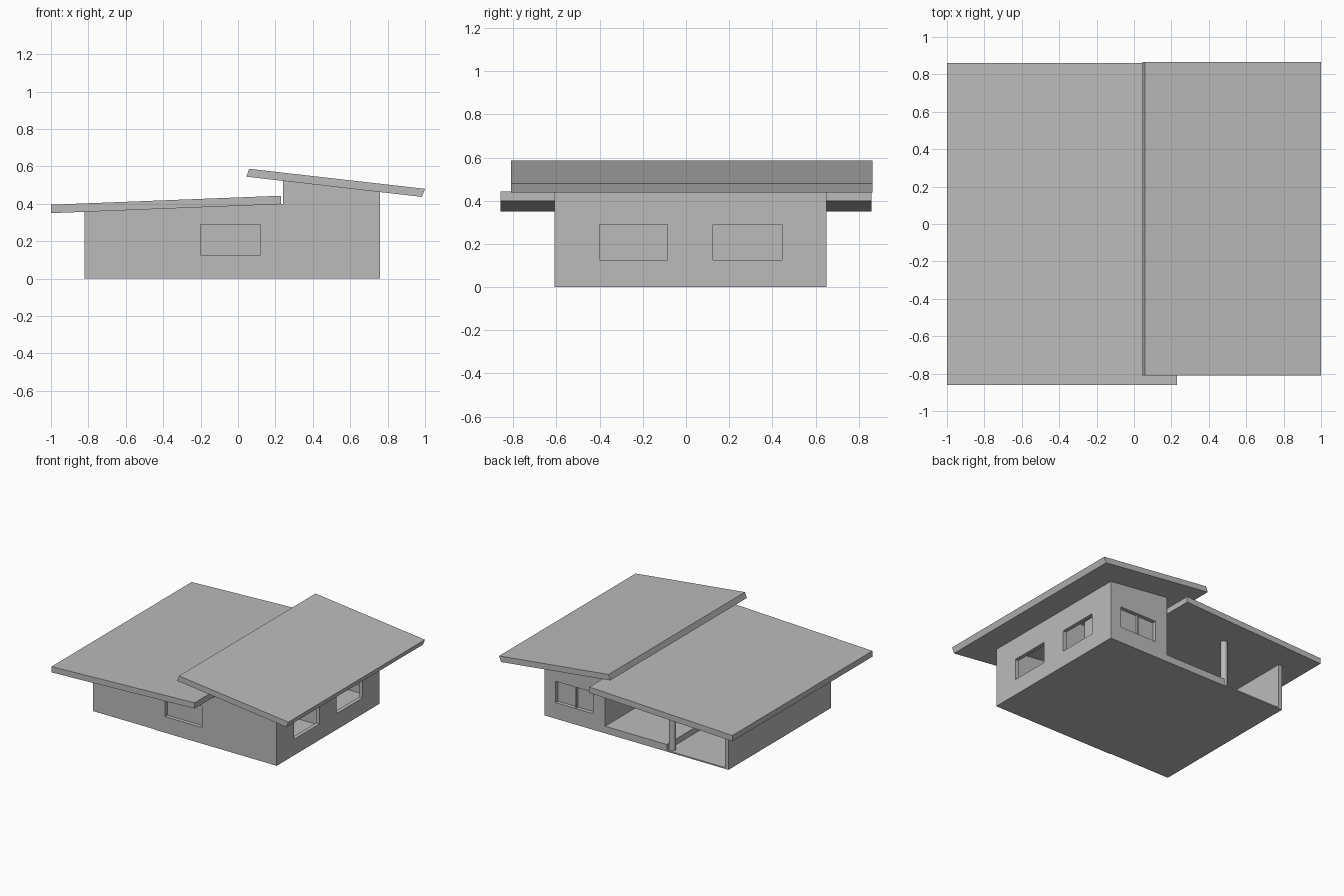
import bpy
import bmesh
from mathutils import Vector

cube = bpy.data.objects.get("Cube")
if cube:
    bpy.data.objects.remove(cube, do_unlink=True)

grey = bpy.data.materials.new("plain_grey")
grey.use_nodes = True
GREY = (0.5, 0.5, 0.5, 1)
grey.diffuse_color = GREY
grey.node_tree.nodes["Principled BSDF"].inputs["Base Color"].default_value = GREY


def finish(name, bm):
    bmesh.ops.recalc_face_normals(bm, faces=bm.faces)
    mesh = bpy.data.meshes.new(name)
    bm.to_mesh(mesh)
    bm.free()
    mesh.materials.append(grey)
    obj = bpy.data.objects.new(name, mesh)
    bpy.context.collection.objects.link(obj)
    return obj


def prism(name, profile, y0, y1):
    """Extrude an (x, z) outline from y0 to y1."""
    bm = bmesh.new()
    face = bm.faces.new([bm.verts.new((x, y0, z)) for x, z in profile])
    ext = bmesh.ops.extrude_face_region(bm, geom=[face])["geom"]
    moved = [v for v in ext if isinstance(v, bmesh.types.BMVert)]
    bmesh.ops.translate(bm, verts=moved, vec=Vector((0, y1 - y0, 0)))
    return finish(name, bm)


def box(name, x0, x1, y0, y1, z0, z1):
    return prism(name, [(x0, z0), (x1, z0), (x1, z1), (x0, z1)], y0, y1)


def cut(wall, *bounds):
    """Cut a box-shaped opening through a wall."""
    cutter = box("opening_cutter", *bounds)
    cutter.hide_render = True
    mod = wall.modifiers.new("opening", "BOOLEAN")
    mod.operation = "DIFFERENCE"
    mod.solver = "EXACT"
    mod.object = cutter
    bpy.context.view_layer.objects.active = wall
    bpy.ops.object.modifier_apply(modifier=mod.name)
    bpy.data.objects.remove(cutter, do_unlink=True)


T = 0.03                                  # wall thickness
LEFT, RIGHT, FRONT, BACK = -0.82, 0.76, -0.61, 0.65
STEP, BAY = 0.24, -0.29                   # tall wing edge, carport edge
SILL, HEAD, FLOOR = 0.125, 0.29, 0.055


def low_soffit(x):
    return 0.352 + (x + 1) * 0.038


def high_soffit(x):
    return 0.545 - (x - 0.045) * 0.115


# Roofs
prism("low_roof", [(-1, 0.35), (0.23, 0.398), (0.23, 0.443), (-1, 0.395)], -0.86, 0.86)
prism("high_roof", [(0.045, 0.545), (0.983, 0.437), (1, 0.48), (0.06, 0.587)], -0.81, 0.865)

# Floors: a carport slab and a raised house floor with terrace
box("carport_floor", LEFT, BAY, FRONT + 0.005, BACK, 0, 0.01)
box("house_floor", BAY, RIGHT, FRONT, BACK, 0, FLOOR)

# Front wall, in two bays
prism("carport_front_wall", [(LEFT, 0), (BAY, 0), (BAY, low_soffit(BAY)), (LEFT, low_soffit(LEFT))],
      FRONT + 0.005, FRONT + T)
front = prism("front_wall", [(BAY, 0), (RIGHT, 0), (RIGHT, high_soffit(RIGHT)), (STEP, high_soffit(STEP)),
                             (STEP, low_soffit(STEP)), (BAY, low_soffit(BAY))], FRONT, FRONT + T)
cut(front, -0.2, 0.12, FRONT - 0.1, FRONT + 0.1, SILL, HEAD)
box("front_window_pane", -0.21, 0.13, FRONT + T, FRONT + T + 0.008, SILL - 0.01, HEAD + 0.01)

# Right wall with two open windows
right = box("right_wall", RIGHT - T, RIGHT, FRONT, BACK, 0, high_soffit(RIGHT))
for y0, y1 in ((-0.4, -0.085), (0.125, 0.445)):
    cut(right, RIGHT - 0.1, RIGHT + 0.1, y0, y1, SILL, HEAD)

# Back wall of the tall wing, with a divided window
back = prism("back_wall", [(STEP, 0), (RIGHT, 0), (RIGHT, high_soffit(RIGHT)), (STEP, high_soffit(STEP))],
             BACK - T, BACK)
cut(back, 0.345, 0.665, BACK - 0.1, BACK + 0.1, SILL, HEAD)
box("back_window_pane", 0.335, 0.675, BACK - T - 0.008, BACK - T, SILL - 0.01, HEAD + 0.01)
box("back_window_mullion", 0.492, 0.504, BACK - T, BACK - 0.012, SILL, HEAD)

# Left wall and inner walls
box("left_wall", LEFT, LEFT + T, FRONT + 0.005, BACK, 0, low_soffit(LEFT))
box("wing_wall", STEP, STEP + T, FRONT, BACK, 0, high_soffit(STEP + T))
box("carport_wall", BAY, BAY + T, FRONT, 0.1, 0, low_soffit(BAY))
box("terrace_wall", BAY, STEP, 0.1 - T, 0.1, 0, low_soffit(BAY))
box("bedroom_partition", 0.47, 0.5, 0.05, BACK - T, 0, high_soffit(0.5))
box("bedroom_front_partition", STEP, RIGHT, 0.02, 0.05, 0, high_soffit(RIGHT))

# Round terrace post
bm = bmesh.new()
bmesh.ops.create_cone(bm, cap_ends=True, segments=16, radius1=0.025, radius2=0.025, depth=0.378)
bmesh.ops.translate(bm, verts=bm.verts, vec=Vector((-0.315, 0.615, 0.189)))
post = finish("terrace_post", bm)
bpy.ops.object.select_all(action="DESELECT")
post.select_set(True)
bpy.context.view_layer.objects.active = post
bpy.ops.object.shade_smooth_by_angle()
